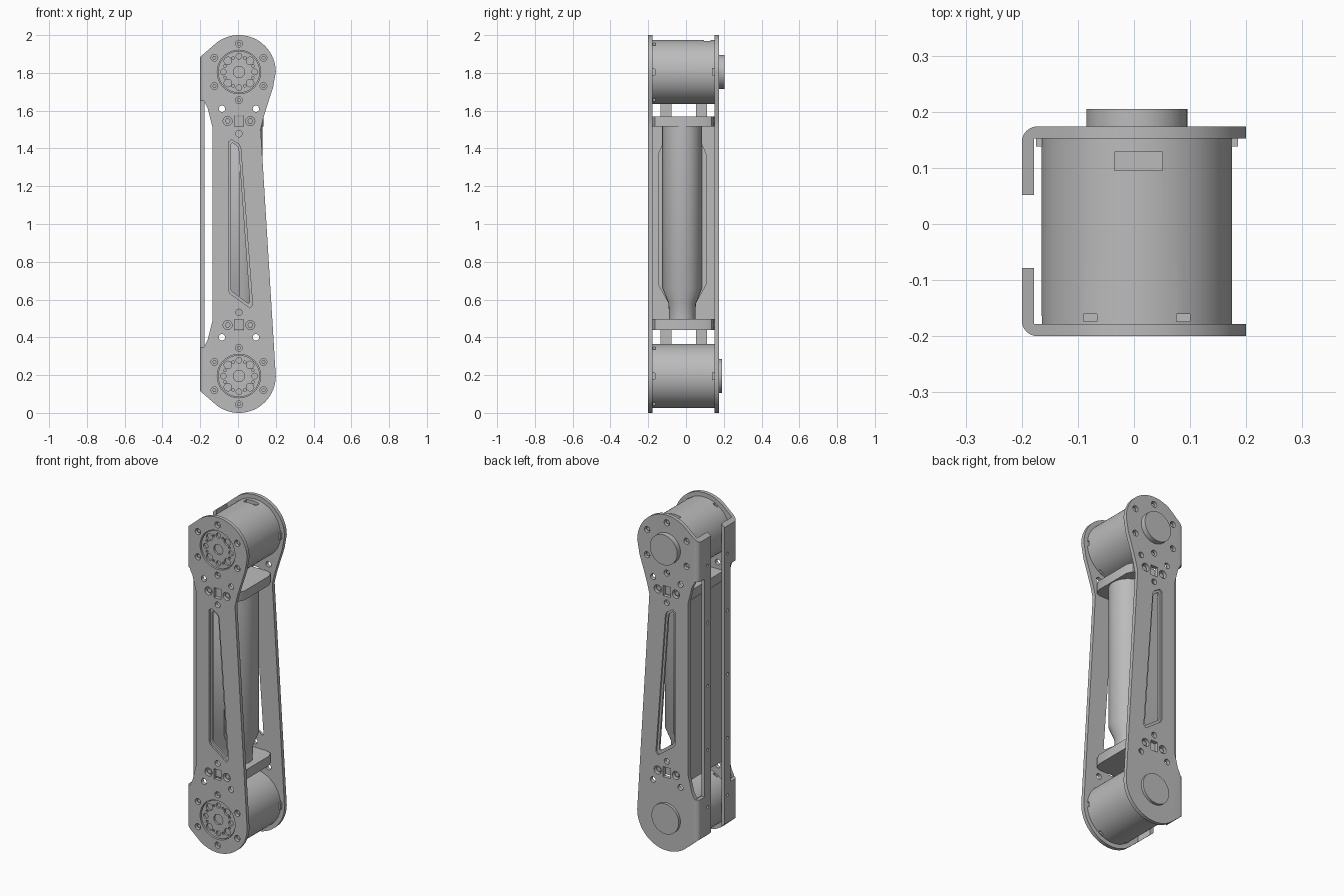
import bpy, bmesh, math
from math import pi, sin, cos
from mathutils import Matrix, Vector

cube = bpy.data.objects.get("Cube")
if cube:
    bpy.data.objects.remove(cube, do_unlink=True)

grey = bpy.data.materials.new("machined grey")
grey.use_nodes = True
grey.diffuse_color = (0.5, 0.5, 0.5, 1)
grey.node_tree.nodes["Principled BSDF"].inputs["Base Color"].default_value = (0.5, 0.5, 0.5, 1)

CX = 0.005                      # joint axis x
LOW, HIGH = 0.195, 1.805        # joint axis heights
MID_Y = -0.015


def finish(name, bm):
    bmesh.ops.recalc_face_normals(bm, faces=bm.faces)
    mesh = bpy.data.meshes.new(name)
    bm.to_mesh(mesh)
    bm.free()
    obj = bpy.data.objects.new(name, mesh)
    bpy.context.collection.objects.link(obj)
    mesh.materials.append(grey)
    return obj


def add_prism(bm, outline, axis, lo, hi):
    """Extrude an outline along an axis: y uses (x, z), z uses (x, y), x uses (y, z)."""
    place = {"y": lambda a, b, t: (a, t, b), "z": lambda a, b, t: (a, b, t),
             "x": lambda a, b, t: (t, a, b)}[axis]
    ends = [[bm.verts.new(place(a, b, t)) for a, b in outline] for t in (lo, hi)]
    bm.faces.new(ends[0])
    bm.faces.new(ends[1][::-1])
    n = len(outline)
    for i in range(n):
        j = (i + 1) % n
        bm.faces.new((ends[0][i], ends[0][j], ends[1][j], ends[1][i]))


def prism(name, outlines, axis, lo, hi):
    bm = bmesh.new()
    for outline in outlines:
        add_prism(bm, outline, axis, lo, hi)
    return finish(name, bm)


def arc(x, y, r, start, end, steps):
    return [(x + r * cos(start + (end - start) * i / steps),
             y + r * sin(start + (end - start) * i / steps)) for i in range(steps + 1)]


def circle(x, y, r, n=20):
    return arc(x, y, r, 0, 2 * pi, n)[:-1]


def rect(x, y, w, h):
    return [(x - w / 2, y - h / 2), (x + w / 2, y - h / 2), (x + w / 2, y + h / 2), (x - w / 2, y + h / 2)]


def boolean(obj, cutter, mode="DIFFERENCE"):
    mod = obj.modifiers.new("cut", "BOOLEAN")
    mod.operation, mod.object, mod.solver = mode, cutter, "EXACT"
    graph = bpy.context.evaluated_depsgraph_get()
    mesh = bpy.data.meshes.new_from_object(obj.evaluated_get(graph))
    obj.modifiers.clear()
    obj.data = mesh
    bpy.data.objects.remove(cutter, do_unlink=True)


# Side plates: folded sheet trimmed to the arm outline
OUTLINE = (arc(CX, LOW, 0.195, -2.2, 0, 28) + [(0.12, 1.50), (0.134, 1.56), (0.157, 1.635), (0.185, 1.72)]
           + arc(CX, HIGH, 0.195, 0, 2.2, 28) + [(-0.2, 1.885), (-0.2, 0.115)])
NOTCH = [(-0.3, 0.35), (-0.18, 0.35), (-0.16, 0.39), (-0.135, 0.49),
         (-0.135, 1.51), (-0.16, 1.61), (-0.18, 1.65), (-0.3, 1.65)]
SLOT = [(-0.05, 1.435), (-0.035, 1.447), (0.005, 1.422), (0.014, 1.405),
        (0.077, 0.572), (0.063, 0.556), (-0.04, 0.63), (-0.05, 0.65)]
SLOT_IN = [(-0.038, 1.42), (-0.03, 1.43), (-0.002, 1.41), (0.003, 1.4),
           (0.062, 0.588), (0.055, 0.58), (-0.03, 0.642), (-0.038, 0.655)]


def ring_holes(z, angles):
    return [(CX + 0.15 * cos(math.radians(a)), z + 0.15 * sin(math.radians(a))) for a in angles]


def side_plate(name, s, outer, inner, lip, screws, hub_radius):
    """s points outward along y (-1 front, 1 back); lip is the inner end of the flange."""
    r = 0.028
    bend = [(-0.2 + r - r * sin(a), outer - s * (r - r * cos(a))) for a in [i * pi / 12 for i in range(7)]]
    fold = [(0.3, outer)] + bend + [(-0.2, lip), (-0.178, lip), (-0.178, inner), (0.3, inner)]
    plate = prism(name, [fold], "z", -0.1, 2.1)
    boolean(plate, prism("trim", [OUTLINE], "y", -0.3, 0.3), "INTERSECT")
    notch_end = inner - s * 0.042
    boolean(plate, prism("notch", [NOTCH], "y", *sorted((notch_end, outer + s * 0.1))))
    # Screw holes, alignment window and lightening slot
    holes = [circle(x, z, 0.018) for x, z in screws]
    for z, d in ((1.545, 1), (0.465, -1)):
        holes += [circle(CX + k * 0.06, z, 0.024) for k in (-1, 1)]
        holes += [circle(CX + k * 0.09, z + d * 0.065, 0.017) for k in (-1, 1)]
        holes += [circle(CX, z - d * 0.067, 0.017), rect(CX, z, 0.048, 0.06)]
    holes.append(SLOT_IN)
    if hub_radius:
        holes += [circle(CX, z, hub_radius, 48) for z in (LOW, HIGH)]
    boolean(plate, prism("holes", holes, "y", *sorted((inner - s * 0.01, outer + s * 0.01))))
    boolean(plate, prism("slot step", [SLOT], "y", *sorted((outer - s * 0.01, outer + s * 0.01))))
    # Flange pin holes
    mid = (notch_end + lip) / 2
    pins = [circle(mid, z, 0.009, 12) for z in (0.28, 0.62, 1.0, 1.38, 1.72)]
    boolean(plate, prism("pins", pins, "x", -0.25, -0.15))
    # Recessed screw heads
    heads = [circle(x, z, 0.011, 6) for x, z in screws]
    heads += [circle(CX + k * 0.06, z, 0.015, 6) for k in (-1, 1) for z in (1.545, 0.465)]
    prism(name + "_screws", heads, "y", *sorted((inner - s * 0.004, outer - s * 0.01)))


six = range(30, 390, 60)
side_plate("front_plate", -1, -0.2, -0.178, -0.078, ring_holes(HIGH, six) + ring_holes(LOW, six), 0.115)
side_plate("back_plate", 1, 0.174, 0.152, 0.052, ring_holes(HIGH, six), 0)

# Joint motors, output hubs and rear bearing caps
for label, z, cap_end in (("lower", LOW, 0.19), ("upper", HIGH, 0.205)):
    motor = prism(label + "_motor", [circle(CX, z, 0.17, 72)], "y", -0.178, 0.152)
    cuts = bmesh.new()
    for k in (-1, 1):
        add_prism(cuts, rect(CX + k * 0.083, -0.167, 0.024, 0.013), "z", z + 0.135, z + 0.2)
        add_prism(cuts, rect(CX + k * 0.083, -0.167, 0.024, 0.013), "z", z - 0.2, z - 0.135)
        add_prism(cuts, rect(-0.172, z, 0.016, 0.03), "x", *sorted((CX + k * 0.155, CX + k * 0.2)))
    if label == "upper":
        add_prism(cuts, rect(0.008, 0.112, 0.086, 0.033), "z", z + 0.15, z + 0.2)
    boolean(motor, finish("motor cuts", cuts))
    prism(label + "_motor_tabs", [rect(CX + k * 0.17, 0.145, 0.02, 0.014) for k in (-1, 1)],
          "z", z - 0.02, z + 0.02)

    hub = prism(label + "_hub", [circle(CX, z, 0.111, 48)], "y", -0.193, -0.17)
    bores = [circle(CX, z, 0.03)]
    for i in range(8):
        a = i * pi / 4
        bores.append(circle(CX + 0.083 * cos(a), z + 0.083 * sin(a), 0.02 if i % 2 else 0.015))
        a += pi / 8
        bores.append(circle(CX + 0.08 * cos(a), z + 0.08 * sin(a), 0.007, 10))
    boolean(hub, prism("bores", bores, "y", -0.25, -0.181))
    prism(label + "_bearing_cap", [circle(CX, z, 0.09, 48)], "y", 0.165, cap_end)

# Cross brackets joining the plates
BRACKET = [(-0.125, -0.178), (0.09, -0.178), (0.12, -0.165), (0.135, -0.13),
           (0.135, 0.1), (0.12, 0.135), (0.09, 0.147), (-0.125, 0.152)]
prism("upper_bracket", [BRACKET], "z", 1.515, 1.57)
prism("lower_bracket", [BRACKET], "z", 0.44, 0.497)

# Inner web and its raised chamfered panel
prism("inner_web", [rect(MID_Y + 0.002, 1.006, 0.33, 1.02)], "x", -0.128, -0.105)
half = [(0.07, 0.497), (0.07, 0.575), (0.128, 0.68), (0.128, 1.37), (0.106, 1.42), (0.106, 1.515)]
panel = [(-0.02 + w, z) for w, z in half] + [(-0.02 - w, z) for w, z in reversed(half)]
prism("raised_panel", [panel], "x", -0.11, 0.01)

# Central tube, turned from a profile
bm = bmesh.new()
profile = [(0, 0.49), (0.07, 0.49), (0.072, 0.58), (0.104, 0.66), (0.104, 1.52), (0, 1.52)]
verts = [bm.verts.new((0.025 + r, -0.02, z)) for r, z in profile]
edges = [bm.edges.new(pair) for pair in zip(verts, verts[1:])]
bmesh.ops.spin(bm, geom=verts + edges, cent=(0.025, -0.02, 0), axis=(0, 0, 1),
               angle=2 * pi, steps=48, use_merge=True)
bmesh.ops.remove_doubles(bm, verts=bm.verts, dist=0.0001)
finish("central_tube", bm)

# Smooth curved walls, keep machined edges crisp
bpy.ops.object.select_all(action="DESELECT")
for obj in bpy.context.collection.objects:
    if obj.type == "MESH" and grey.name in obj.data.materials:
        obj.select_set(True)
        bpy.context.view_layer.objects.active = obj
bpy.ops.object.shade_smooth_by_angle(angle=math.radians(30))
